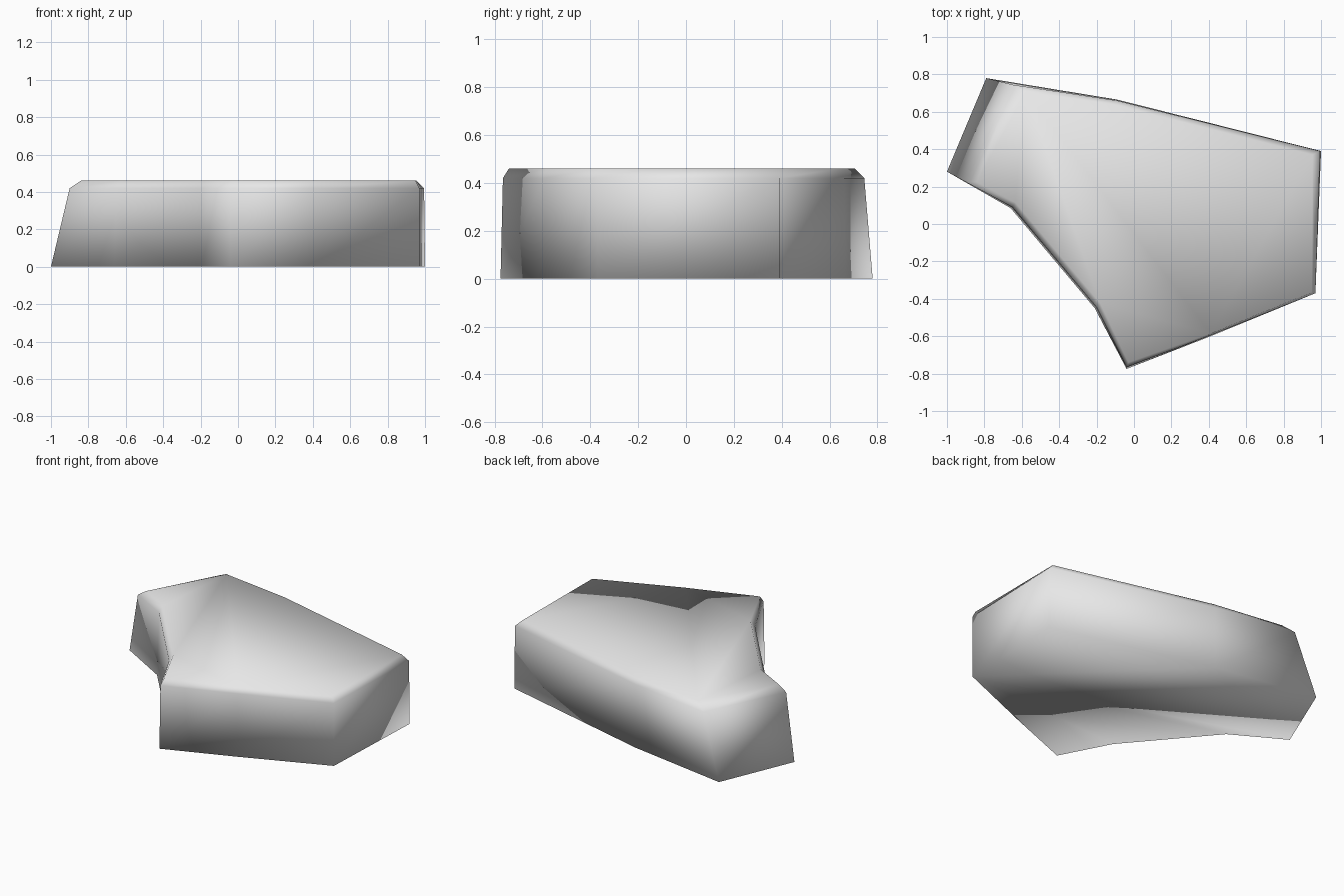
import bpy
import bmesh

if "Cube" in bpy.data.objects:
    bpy.data.objects.remove(bpy.data.objects["Cube"])

# Outlines from floor to top: (x, y), all in the same counter-clockwise order
base = [(-1.0, 0.28), (-0.66, 0.085), (-0.21, -0.45), (-0.04, -0.775), (0.41, -0.6),
        (0.97, -0.37), (1.0, 0.39), (-0.09, 0.665), (-0.79, 0.78)]
shoulder = [(-0.9, 0.225), (-0.65, 0.09), (-0.2, -0.445), (-0.04, -0.765), (0.41, -0.595),
            (0.97, -0.37), (0.995, 0.39), (-0.09, 0.66), (-0.65, 0.745)]
top = [(-0.84, 0.225), (-0.635, 0.115), (-0.18, -0.425), (-0.03, -0.74), (0.41, -0.585),
       (0.95, -0.365), (0.955, 0.37), (-0.1, 0.635), (-0.58, 0.705)]

# Chamfered slab lofted through the three outlines
bm = bmesh.new()
rings = [[bm.verts.new((x, y, z)) for x, y in pts]
         for pts, z in ((base, 0.0), (shoulder, 0.42), (top, 0.46))]
n = len(base)
for low, high in zip(rings, rings[1:]):
    for i in range(n):
        j = (i + 1) % n
        bm.faces.new((low[i], low[j], high[j], high[i]))
bm.faces.new(rings[-1])
bm.faces.new(rings[0][::-1])
bmesh.ops.recalc_face_normals(bm, faces=bm.faces)
for f in bm.faces:
    f.smooth = True

mesh = bpy.data.meshes.new("stone_slab")
bm.to_mesh(mesh)
bm.free()

# Plain grey stone
grey = bpy.data.materials.new("stone grey")
grey.diffuse_color = (0.8, 0.8, 0.8, 1.0)
grey.use_nodes = True
grey.node_tree.nodes["Principled BSDF"].inputs["Base Color"].default_value = grey.diffuse_color
mesh.materials.append(grey)

slab = bpy.data.objects.new("stone_slab", mesh)
bpy.context.collection.objects.link(slab)
